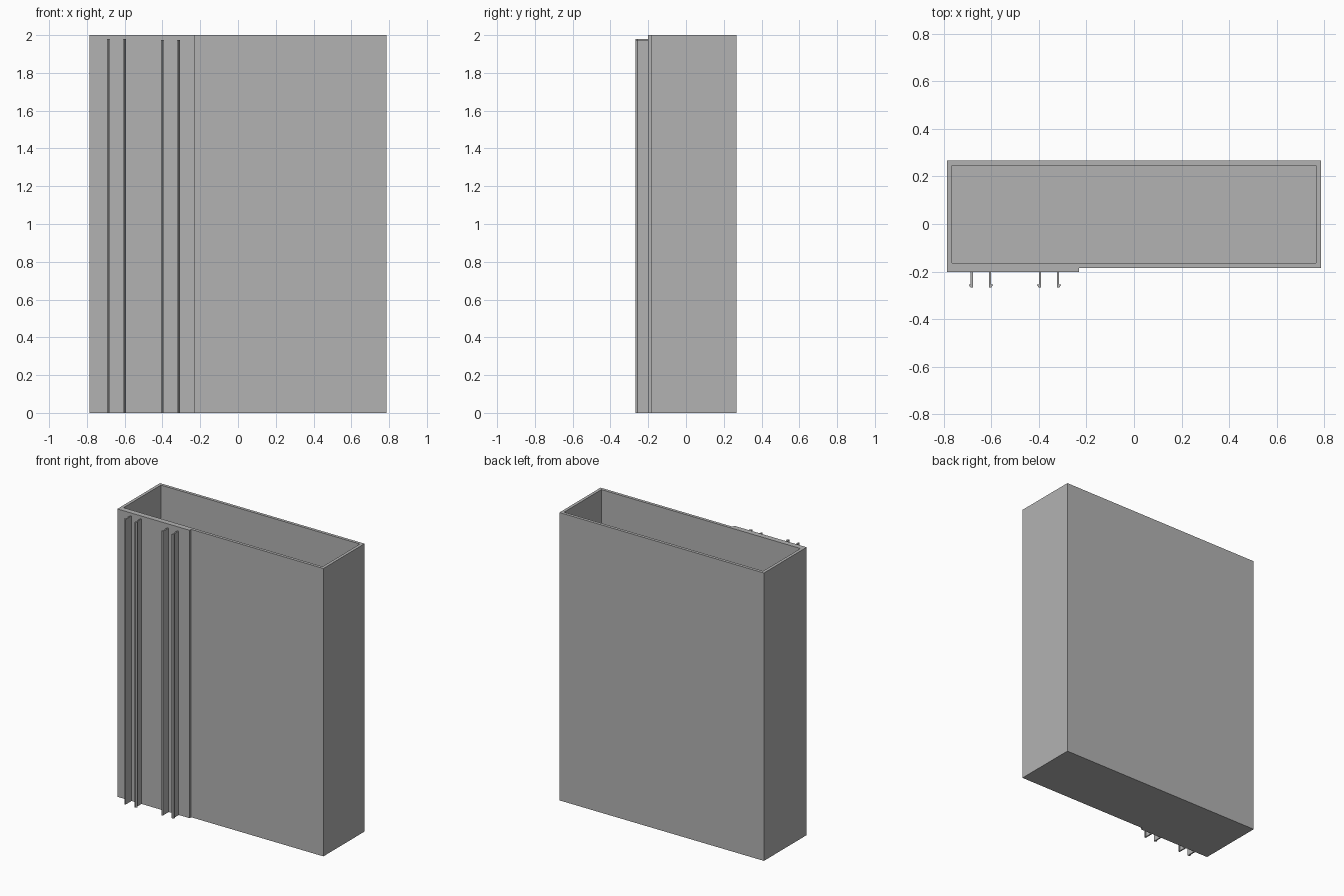
import bpy, bmesh
from mathutils import Vector

if "Cube" in bpy.data.objects:
    bpy.data.objects.remove(bpy.data.objects["Cube"], do_unlink=True)

grey = bpy.data.materials.new("plain_grey")
grey.use_nodes = True
colour = (0.45, 0.45, 0.45, 1)
grey.diffuse_color = colour
grey.node_tree.nodes["Principled BSDF"].inputs["Base Color"].default_value = colour

LEFT, RIGHT, BACK, FRONT = -0.786, 0.786, 0.267, -0.185
PLATE_FRONT, TIP = -0.202, -0.267
WALL, HEIGHT = 0.021, 2.0


def prism(bm, outline, height):
    """Extrude a plan outline upward from the ground; return its top face."""
    base = bm.faces.new([bm.verts.new((x, y, 0)) for x, y in outline])
    top = bmesh.ops.extrude_face_region(bm, geom=[base], use_keep_orig=True)["geom"]
    bmesh.ops.translate(bm, vec=Vector((0, 0, height)),
                        verts=[g for g in top if isinstance(g, bmesh.types.BMVert)])
    bmesh.ops.recalc_face_normals(bm, faces=bm.faces)
    return next(g for g in top if isinstance(g, bmesh.types.BMFace))


def finish(name, bm):
    mesh = bpy.data.meshes.new(name)
    bm.to_mesh(mesh)
    bm.free()
    mesh.materials.append(grey)
    obj = bpy.data.objects.new(name, mesh)
    bpy.context.collection.objects.link(obj)
    return obj


# Open-topped bin: inset the top face and sink it to make the cavity
bm = bmesh.new()
rim = prism(bm, [(LEFT, FRONT), (RIGHT, FRONT), (RIGHT, BACK), (LEFT, BACK)], HEIGHT)
bmesh.ops.inset_region(bm, faces=[rim], thickness=WALL, use_even_offset=True)
floor = bmesh.ops.extrude_discrete_faces(bm, faces=[rim])["faces"][0]
bmesh.ops.translate(bm, verts=floor.verts, vec=Vector((0, 0, WALL - HEIGHT)))
bmesh.ops.remove_doubles(bm, verts=bm.verts, dist=0.0001)
bmesh.ops.recalc_face_normals(bm, faces=bm.faces)
finish("open_bin", bm)

# Thickened panel on the front that carries the rails
bm = bmesh.new()
prism(bm, [(LEFT, PLATE_FRONT), (-0.23, PLATE_FRONT), (-0.23, FRONT), (LEFT, FRONT)], HEIGHT)
finish("mounting_panel", bm)


# Snap rails: thin stems with a barbed lip facing away from their partner
def snap_rail(name, x, side, height):
    bm = bmesh.new()
    stem, barb = x + side * 0.009, x + side * 0.016
    prism(bm, [(x, PLATE_FRONT), (x, TIP), (stem, TIP), (barb, TIP + 0.010),
               (barb, TIP + 0.013), (stem, TIP + 0.013), (stem, PLATE_FRONT)], height)
    finish(name, bm)


for pair, centre, spread, height in (("outer", -0.643, 0.034, 1.98),
                                     ("inner", -0.357, 0.034, 1.973)):
    for label, side in (("right", -1), ("left", 1)):
        snap_rail(f"{pair}_snap_rail_{label}", centre + side * spread, side, height)
